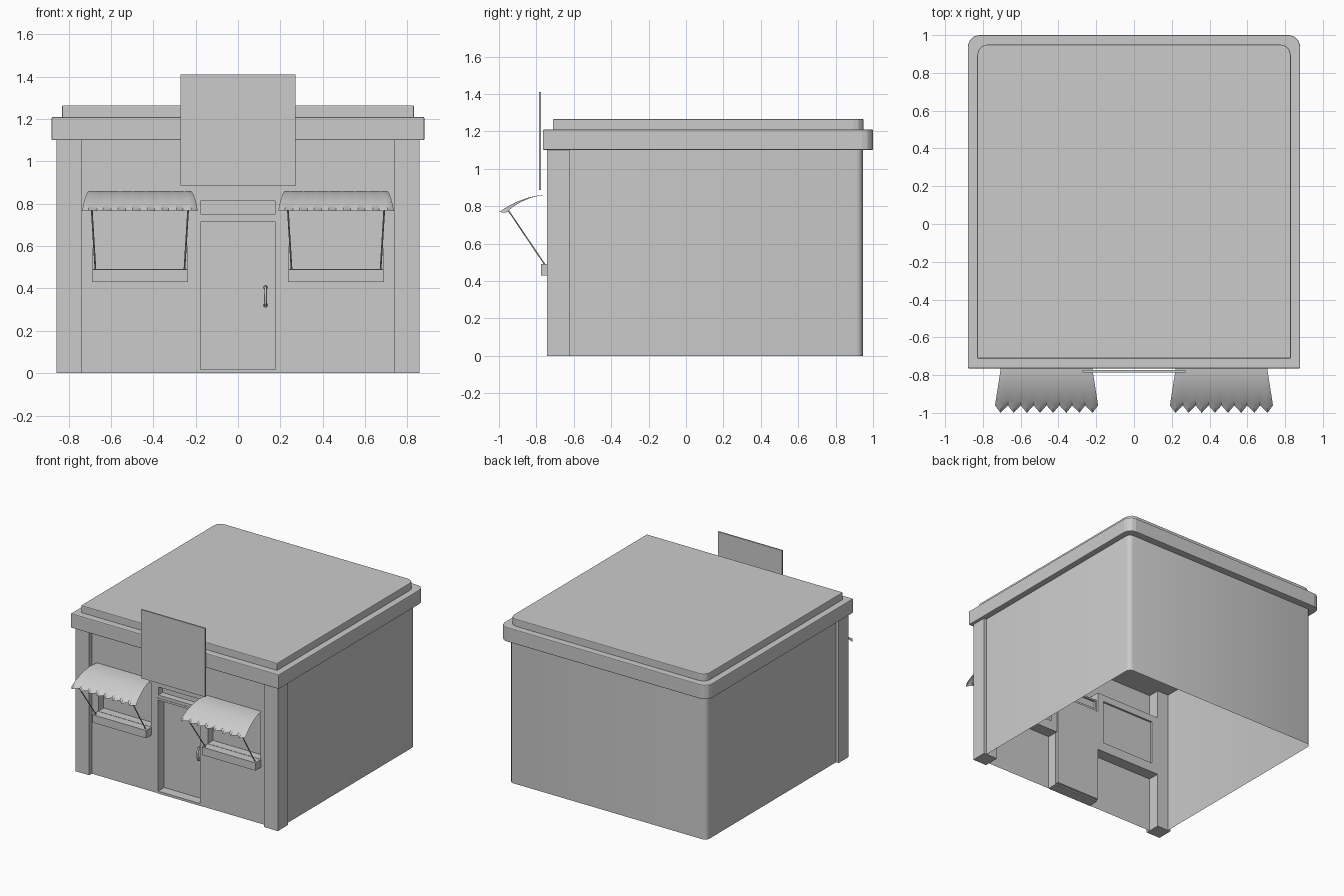
import bpy, bmesh, math

if "Cube" in bpy.data.objects:
    bpy.data.objects.remove(bpy.data.objects["Cube"])

FRONT = -0.71          # front wall plane
BACK_OF_RECESS = -0.635


def mesh_object(name, verts, faces):
    mesh = bpy.data.meshes.new(name)
    bm = bmesh.new()
    vs = [bm.verts.new(v) for v in verts]
    for f in faces:
        bm.faces.new([vs[i] for i in f])
    bmesh.ops.recalc_face_normals(bm, faces=bm.faces)
    bm.to_mesh(mesh)
    bm.free()
    obj = bpy.data.objects.new(name, mesh)
    bpy.context.collection.objects.link(obj)
    return obj


def smooth(obj, angle=40):
    bpy.ops.object.select_all(action='DESELECT')
    obj.select_set(True)
    bpy.context.view_layer.objects.active = obj
    bpy.ops.object.shade_smooth_by_angle(angle=math.radians(angle))


def box(name, x0, x1, y0, y1, z0, z1):
    return prism(name, [(x0, y0), (x1, y0), (x1, y1), (x0, y1)], z0, z1)


def prism(name, outline, z0, z1, bevel=0):
    n = len(outline)
    verts = [(x, y, z) for z in (z0, z1) for x, y in outline]
    faces = [(i, (i + 1) % n, n + (i + 1) % n, n + i) for i in range(n)]
    faces += [tuple(range(n))[::-1], tuple(range(n, 2 * n))]
    obj = mesh_object(name, verts, faces)
    if bevel:
        mod = obj.modifiers.new("soft_edges", 'BEVEL')
        mod.width, mod.segments = bevel, 2
    return obj


def back_rounded(half, y0, y1, r, steps=3):
    """Plan outline: square at the front, rounded at the back."""
    right = [(half, y0)]
    for i in range(steps + 1):
        a = math.pi / 2 * i / steps
        right.append((half - r + r * math.cos(a), y1 - r + r * math.sin(a)))
    return right + [(-x, y) for x, y in reversed(right)]


def ring(name, outer, inner, y0, y1):
    """Rectangular frame facing the front; rectangles are x0, x1, z0, z1."""
    verts = []
    for y in (y0, y1):
        for a, b, c, d in (outer, inner):
            verts += [(a, y, c), (b, y, c), (b, y, d), (a, y, d)]
    faces = []
    for i in range(4):
        j = (i + 1) % 4
        for p, q in ((0, 4), (4, 12), (12, 8), (8, 0)):
            faces.append((p + i, p + j, q + j, q + i))
    return mesh_object(name, verts, faces)


def rod(name, points, radius):
    curve = bpy.data.curves.new(name, 'CURVE')
    curve.dimensions = '3D'
    curve.bevel_depth, curve.bevel_resolution = radius, 1
    curve.use_fill_caps = True
    spline = curve.splines.new('POLY')
    spline.points.add(len(points) - 1)
    for p, co in zip(spline.points, points):
        p.co = (*co, 1)
    obj = bpy.data.objects.new(name, curve)
    bpy.context.collection.objects.link(obj)
    return obj


# Side and back walls: one open shell
plan = back_rounded(0.835, -0.64, 0.945, 0.035)
n = len(plan)
walls = mesh_object("side_and_back_walls",
                    [(x, y, z) for z in (0, 1.1) for x, y in plan],
                    [(i, i + 1, n + i + 1, n + i) for i in range(n - 1)])
smooth(walls)

# Front wall with door, transom and window openings
holes = [(-0.18, 0.18, 0, 0.72), (-0.18, 0.18, 0.75, 0.815),
         (-0.69, -0.24, 0.49, 0.83), (0.24, 0.69, 0.49, 0.83)]
xs = [-0.78, -0.69, -0.24, -0.18, 0.18, 0.24, 0.69, 0.78]
zs = [0, 0.49, 0.72, 0.75, 0.815, 0.83, 1.1]
cells = []
for i in range(len(xs) - 1):
    for k in range(len(zs) - 1):
        cx, cz = (xs[i] + xs[i + 1]) / 2, (zs[k] + zs[k + 1]) / 2
        if not any(a < cx < b and c < cz < d for a, b, c, d in holes):
            q = i * len(zs) + k
            cells.append((q, q + len(zs), q + len(zs) + 1, q + 1))
wall = mesh_object("front_wall", [(x, FRONT, z) for x in xs for z in zs], cells)

# Corner pillars
for s, side in ((-1, "left"), (1, "right")):
    x0, x1 = sorted((s * 0.74, s * 0.857))
    box(side + "_pillar", x0, x1, -0.742, -0.622, 0, 1.1)

# Cornice and roof cap
prism("cornice", back_rounded(0.88, -0.765, 1.0, 0.06), 1.1, 1.21, 0.006)
prism("roof_cap", back_rounded(0.83, -0.712, 0.95, 0.055), 1.205, 1.265, 0.005)

# Blank sign board
box("sign_board", -0.272, 0.272, -0.785, -0.774, 0.885, 1.41)

# Door, its frame, threshold and the transom
ring("door_frame", (-0.19, 0.19, 0, 0.73), (-0.177, 0.177, 0.018, 0.714),
     FRONT - 0.003, BACK_OF_RECESS)
box("door", -0.185, 0.185, -0.64, -0.615, 0.01, 0.725)
ring("transom_frame", (-0.19, 0.19, 0.74, 0.825), (-0.177, 0.177, 0.752, 0.813),
     FRONT + 0.001, BACK_OF_RECESS)
box("transom_pane", -0.18, 0.18, -0.66, -0.65, 0.75, 0.815)

# Door handle with round mounts
rod("door_handle", [(0.13, -0.64, 0.32), (0.13, -0.667, 0.32), (0.13, -0.675, 0.335),
                    (0.13, -0.675, 0.39), (0.13, -0.667, 0.405), (0.13, -0.64, 0.405)], 0.007)
for z in (0.32, 0.405):
    bpy.ops.mesh.primitive_cylinder_add(vertices=12, radius=0.012, depth=0.012,
                                        location=(0.13, -0.644, z), rotation=(math.pi / 2, 0, 0))
    bpy.context.object.name = "handle_mount"

# Fluted awning: ridges reach further out than the valleys
RIDGE = [(-0.71, 0.86), (-0.78, 0.859), (-0.84, 0.847), (-0.90, 0.825), (-0.95, 0.80), (-1.0, 0.768)]
VALLEY = [(-0.71, 0.86), (-0.775, 0.858), (-0.83, 0.845), (-0.885, 0.821), (-0.925, 0.796), (-0.96, 0.766)]


def awning(name, centre, teeth=8):
    cols = teeth * 2 + 1
    verts, faces = [], []
    for c in range(cols):
        t = 2 * c / (cols - 1) - 1
        for y, z in (RIDGE if c % 2 else VALLEY):
            half = 0.234 + (-0.71 - y) * 0.155
            verts.append((centre + t * half, y, z))
    m = len(RIDGE)
    for c in range(cols - 1):
        for r in range(m - 1):
            a = c * m + r
            # collapsed grooves at the wall still form clean quads
            faces.append((a, a + 1, a + m + 1, a + m))
    obj = mesh_object(name, verts, faces)
    smooth(obj, 60)


# Windows with frame, glass, sill, awning and struts
for s, side in ((-1, "left"), (1, "right")):
    c = s * 0.463
    ring(side + "_window_frame", (c - 0.275, c + 0.275, 0.42, 0.88),
         (c - 0.222, c + 0.222, 0.492, 0.828), FRONT + 0.001, -0.62)
    box(side + "_window_glass", c - 0.225, c + 0.225, -0.645, -0.635, 0.485, 0.835)
    box(side + "_window_sill", c - 0.227, c + 0.227, -0.775, FRONT + 0.005, 0.43, 0.49)
    awning(side + "_awning", c)
    for e in (-1, 1):
        rod(side + "_awning_strut", [(c + e * 0.228, -0.952, 0.78), (c + e * 0.21, -0.755, 0.488)], 0.004)
